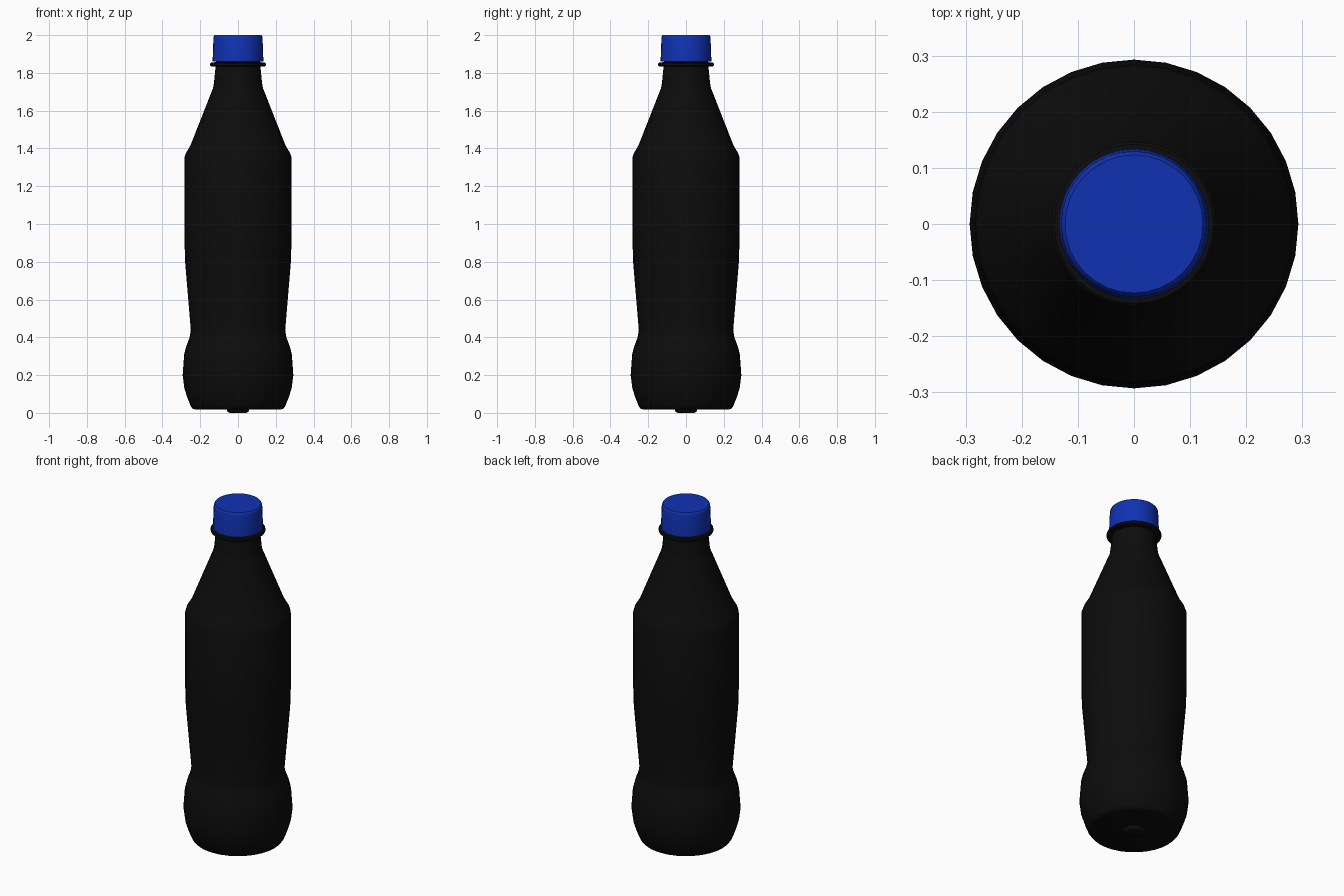
import bpy
import bmesh
import math

SEGMENTS = 32

cube = bpy.data.objects.get("Cube")
if cube:
    bpy.data.objects.remove(cube)


def make_material(name, colour):
    mat = bpy.data.materials.new(name)
    mat.use_nodes = True
    mat.diffuse_color = (*colour, 1)
    bsdf = mat.node_tree.nodes["Principled BSDF"]
    bsdf.inputs["Base Color"].default_value = (*colour, 1)
    bsdf.inputs["Roughness"].default_value = 0.5
    return mat


def lathe(name, profile, mat, angle=40):
    """Revolve (radius, height) points, listed bottom to top, around z."""
    bm = bmesh.new()
    verts = [bm.verts.new((r, 0, z)) for r, z in profile]
    edges = [bm.edges.new(pair) for pair in zip(verts, verts[1:])]
    bmesh.ops.spin(bm, geom=verts + edges, cent=(0, 0, 0), axis=(0, 0, 1),
                   angle=math.tau, steps=SEGMENTS, use_merge=True)
    bmesh.ops.remove_doubles(bm, verts=bm.verts, dist=0.0001)
    bmesh.ops.recalc_face_normals(bm, faces=bm.faces)
    mesh = bpy.data.meshes.new(name)
    bm.to_mesh(mesh)
    bm.free()
    mesh.materials.append(mat)
    obj = bpy.data.objects.new(name, mesh)
    bpy.context.collection.objects.link(obj)
    bpy.ops.object.select_all(action="DESELECT")
    obj.select_set(True)
    bpy.context.view_layer.objects.active = obj
    bpy.ops.object.shade_smooth_by_angle(angle=math.radians(angle))
    return obj


black = make_material("dark bottle", (0.0037, 0.0037, 0.0037))
blue = make_material("blue cap plastic", (0.005, 0.032, 0.45))

# Bottle: base with centre nub, bulged foot, waist, body, shoulder, neck
lathe("bottle_body", [
    (0, 0), (0.045, 0), (0.055, 0.006), (0.06, 0.018),
    (0.225, 0.018), (0.24, 0.022), (0.25, 0.035), (0.268, 0.08),
    (0.284, 0.13), (0.293, 0.2), (0.285, 0.31), (0.275, 0.35),
    (0.256, 0.4), (0.25, 0.44), (0.28, 0.8), (0.283, 0.9),
    (0.283, 1.355), (0.276, 1.375), (0.252, 1.415), (0.132, 1.72),
    (0.127, 1.75), (0.118, 1.84), (0.112, 1.88), (0.112, 1.97), (0, 1.97),
], black)

# Collar ring under the cap
lathe("neck_ring", [
    (0.115, 1.833), (0.142, 1.835), (0.147, 1.84), (0.147, 1.85),
    (0.142, 1.855), (0.115, 1.857),
], black)

# Screw cap with a softened top edge
lathe("screw_cap", [
    (0.113, 1.86), (0.134, 1.86), (0.134, 1.875), (0.13, 1.985),
    (0.128, 1.994), (0.123, 2), (0, 2),
], blue)
